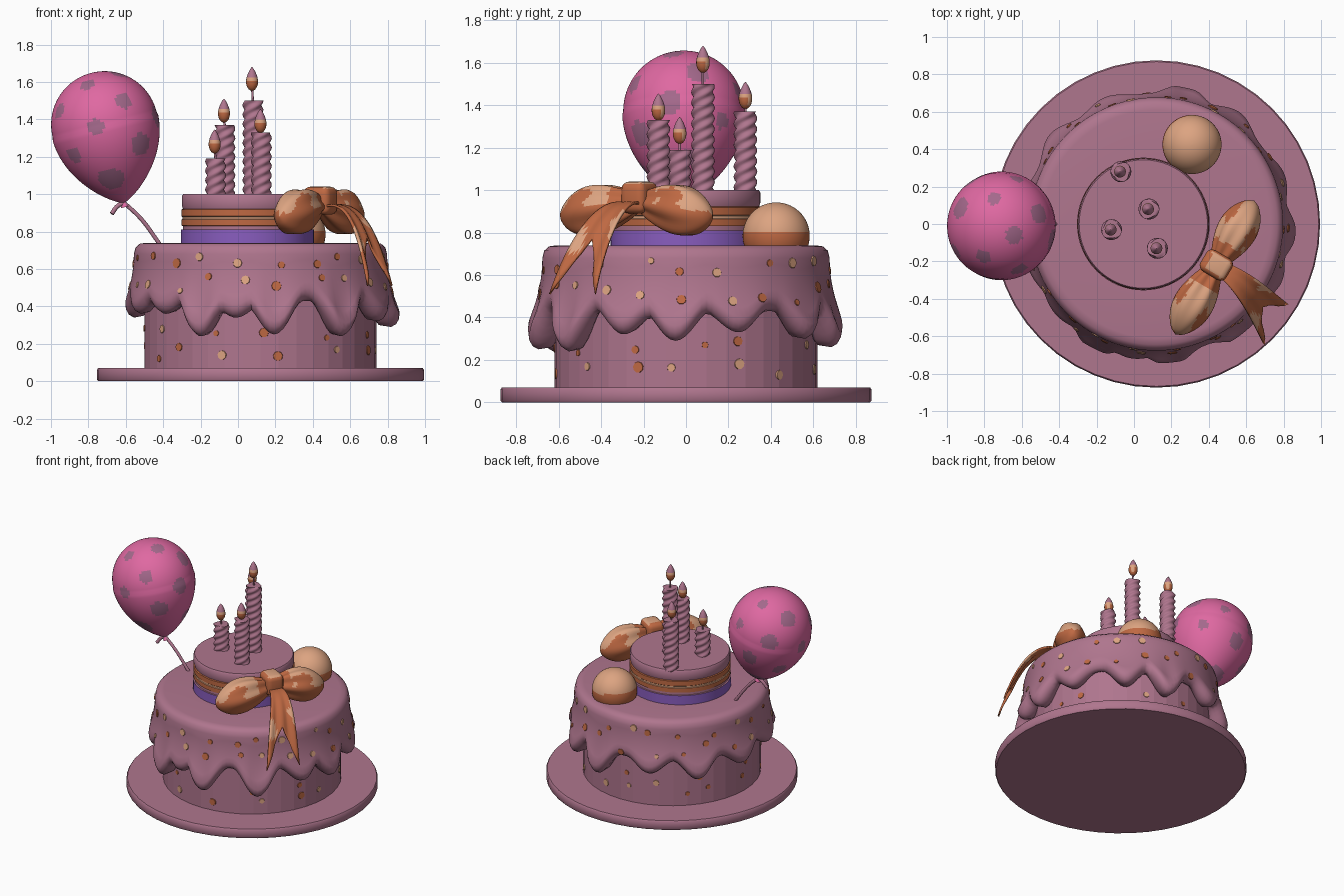
import bpy, bmesh, random
from math import sin, cos, pi, radians, sqrt, acos
from mathutils import Vector, Matrix
from mathutils.bvhtree import BVHTree
from mathutils.geometry import interpolate_bezier

random.seed(4)
if "Cube" in bpy.data.objects:
    bpy.data.objects.remove(bpy.data.objects["Cube"])


def material(name, r, g, b):
    m = bpy.data.materials.new(name)
    m.use_nodes = True
    m.diffuse_color = (r, g, b, 1)
    m.node_tree.nodes["Principled BSDF"].inputs["Base Color"].default_value = (r, g, b, 1)
    return m


mauve = material("mauve icing", 0.43, 0.18, 0.27)
pink = material("balloon pink", 0.74, 0.14, 0.36)
spot = material("dusty spot", 0.37, 0.14, 0.26)
orange = material("burnt orange", 0.52, 0.14, 0.055)
tan = material("pale tan", 0.72, 0.37, 0.22)
purple = material("purple", 0.25, 0.11, 0.52)


def finish(name, bm, mats, rule=None, angle=40):
    """Turn a bmesh into an object, colouring faces by rule(centre, normal)."""
    bmesh.ops.recalc_face_normals(bm, faces=bm.faces)
    bm.normal_update()
    for f in bm.faces:
        f.smooth = True
        if rule:
            f.material_index = rule(f.calc_center_median(), f.normal)
    me = bpy.data.meshes.new(name)
    bm.to_mesh(me)
    bm.free()
    for m in mats:
        me.materials.append(m)
    me.set_sharp_from_angle(angle=radians(angle))
    ob = bpy.data.objects.new(name, me)
    bpy.context.collection.objects.link(ob)
    return ob


def loft(name, rings, mats, rule=None, angle=40, closed=True):
    """Skin a list of equal rings; closed rings get end caps."""
    bm = bmesh.new()
    rows = [[bm.verts.new(p) for p in ring] for ring in rings]
    n = len(rows[0])
    for a, b in zip(rows, rows[1:]):
        for i in range(n if closed else n - 1):
            j = (i + 1) % n
            bm.faces.new((a[i], a[j], b[j], b[i]))
    if closed:
        bm.faces.new(rows[0])
        bm.faces.new(rows[-1])
    return finish(name, bm, mats, rule, angle)


def lathe(name, centre, profile, mats, sides=48, rule=None, angle=40, axis=(0, 0, 1)):
    turn = Vector((0, 0, 1)).rotation_difference(Vector(axis))
    rings = [[Vector(centre) + turn @ Vector((r * cos(2 * pi * i / sides), r * sin(2 * pi * i / sides), h))
              for i in range(sides)] for r, h in profile]
    return loft(name, rings, mats, rule, angle)


def tube(name, points, radius, mat):
    cu = bpy.data.curves.new(name, 'CURVE')
    cu.dimensions = '3D'
    cu.bevel_depth = radius
    cu.use_fill_caps = True
    sp = cu.splines.new('BEZIER')
    sp.bezier_points.add(len(points) - 1)
    for bp, p in zip(sp.bezier_points, points):
        bp.co = p
        bp.handle_left_type = bp.handle_right_type = 'AUTO'
    cu.materials.append(mat)
    bpy.context.collection.objects.link(bpy.data.objects.new(name, cu))


# Board and lower cake
CX = 0.12
lathe("cake_board", (CX, 0, 0), [(0.868, 0), (0.875, 0.01), (0.875, 0.06), (0.868, 0.07)], [mauve], 48)
base = lathe("lower_cake", (CX, 0, 0), [(0.62, 0.06), (0.62, 0.66)], [mauve], 40, angle=5)

# Icing with drips: angle in degrees, lowest height
DRIPS = [(-117, .24), (-101, .34), (-84, .25), (-52, .24), (-25, .32), (-4, .29), (21, .33), (53, .3),
         (78, .26), (112, .34), (140, .3), (170, .34), (-160, .36), (-138, .36)]


def drip(deg):
    low = 0.43
    for a, z in DRIPS:
        gap = abs((deg - a + 180) % 360 - 180)
        if gap < 15:
            low = min(low, 0.43 - (0.43 - z) * (0.5 + 0.5 * cos(pi * gap / 15)))
    return low


def icing_section(i, n):
    a = 2 * pi * i / n
    low = drip(a * 180 / pi)
    out = 0.70 + 0.045 * min(1, (0.43 - low) / 0.13)
    section = [(0.3, .74), (.61, .74), (.645, .735), (.668, .715), (.677, .68)]
    for k in range(1, 7):
        t = k / 6
        section.append((0.677 + (out - 0.677) * t * t, 0.68 + (low + 0.07 - 0.68) * t))
    section += [(out - .004, low + .04), (out - .018, low + .015), (out - .045, low), (.635, low + .01), (.61, low + .04)]
    return [(CX + r * cos(a), r * sin(a), z) for r, z in section]


N = 180
sections = [icing_section(i, N) for i in range(N)]
icing = loft("dripping_icing", list(zip(*sections)), [mauve], angle=70)


# Sprinkles scattered on both walls
def tree_of(ob):
    bm = bmesh.new()
    bm.from_mesh(ob.data)
    tree = BVHTree.FromBMesh(bm)
    bm.free()
    return tree


dots = {"orange_sprinkles": (bmesh.new(), orange), "tan_sprinkles": (bmesh.new(), tan)}
for ob, count, heights in ((icing, 22, (.61, .67)), (icing, 22, (.47, .56)), (base, 12, (.23, .29)), (base, 14, (.12, .2))):
    tree = tree_of(ob)
    for k in range(count):
        a = 2 * pi * (k + random.uniform(-0.3, 0.3)) / count
        way = Vector((cos(a), sin(a), 0))
        hit, normal, _, _ = tree.ray_cast(Vector((CX, 0, random.uniform(*heights))) + way * 2, -way)
        if hit:
            size = random.uniform(0.016, 0.029)
            place = Matrix.Translation(hit) @ normal.to_track_quat('Z', 'Y').to_matrix().to_4x4()
            bm = dots[random.choice(list(dots) + ["orange_sprinkles"])][0]
            bmesh.ops.create_cone(bm, cap_ends=True, segments=9, radius1=size, radius2=size * .9, depth=0.009, matrix=place)
for name, (bm, mat) in dots.items():
    finish(name, bm, [mat])


# Upper tier with coloured bands
def band(c, n):
    if c.z < 0.81:
        return 1
    if 0.83 < c.z < 0.92:
        return 3 if 0.865 < c.z < 0.88 else 2
    return 0


lathe("upper_tier", (0.05, 0, 0), [(.355, .735), (.355, .81), (.345, .811), (.345, .83), (.352, .832), (.352, .865),
      (.347, .867), (.347, .878), (.352, .882), (.352, .918), (.345, .922), (.35, .94), (.35, .99), (.343, 1.0)],
      [mauve, purple, orange, tan], 64, band)

# Twisted candles with flames
for k, (x, y, top, tip) in enumerate([(-.07, .28, 1.37, 1.51), (.08, .08, 1.5, 1.68), (-.12, -.03, 1.19, 1.345), (.125, -.13, 1.33, 1.455)]):
    steps = int((top - 0.99) / 0.008)
    rings = []
    for s in range(steps + 1):
        z = 0.99 + (top - 0.99) * s / steps
        ring = []
        for i in range(24):
            a = 2 * pi * i / 24
            r = 0.05 + 0.006 * cos(3 * a - 2 * pi * z / 0.05)
            ring.append((x + r * cos(a), y + r * sin(a), z))
        rings.append(ring)
    loft(f"candle_{k + 1}", rings, [mauve], angle=60)
    tube(f"wick_{k + 1}", [(x, y, top - 0.01), (x - .005, y, tip - 0.1)], 0.006, mauve)
    low, tall = tip - 0.15 + 0.02, 0.13
    flame = [(0.031 * sin(pi * t ** 0.75) ** 0.8 + 0.001, tall * t) for t in [j / 14 for j in range(15)]]
    lathe(f"flame_{k + 1}", (x - .005, y, low), flame, [orange, tan, mauve], 16,
          lambda c, n, z=low: 2 if c.z > z + .072 else (1 if c.z > z + .058 or n.x + n.y > 1.2 else 0), 60)

# Spotted balloon, leaning outwards
tip, axis = Vector((-0.61, -0.01, 0.955)), Vector((-0.24, 0, 0.97)).normalized()
shape = [(0.285 * cos(b) ** 1.6 + 0.006, 0.43 * (1 - sin(b))) for b in [pi / 2 * (1 - j / 32) for j in range(32)]]
shape += [(0.285 * cos(b) + 0.001, 0.43 + 0.285 * sin(b)) for b in [pi / 2 * j / 28 for j in range(29)]]
heart = tip + axis * 0.43
spots = []
for j in range(20):
    h, a = 1 - (2 * j + 1) / 20, j * 2.4 - 0.6
    r = sqrt(1 - h * h)
    spots.append((Vector((r * cos(a), r * sin(a), h)), 0.17 + 0.04 * sin(j * 5)))


def spotted(c, n):
    way = (c - heart).normalized()
    return int(any(acos(max(-1, min(1, way.dot(s)))) < size for s, size in spots))


lathe("balloon", tip, shape, [pink, spot], 96, spotted, 60, axis)
lathe("balloon_knot", tip - axis * 0.025, [(.022, 0), (.016, .012), (.009, .03)], [pink], 16, axis=axis)
tube("balloon_string", [tip, (-.52, -.01, .87), (-.42, 0, .735)], 0.011, mauve)
tube("string_end", [tip, (-.645, -.01, .935), (-.675, -.02, .895)], 0.012, mauve)

# Two-tone ball
ball = [(0.157 * cos(b) + 0.001, 0.157 * sin(b)) for b in [pi * (j / 28 - 0.5) for j in range(29)]]
lathe("ball", (0.31, 0.425, 0.785), ball, [tan, orange], 48, lambda c, n: int(c.z < 0.805 + 0.012 * sin(9 * c.x)), 60)

# Bow: two puffed loops
knot = Vector((0.44, -0.22, 0.94))
along, across = Vector((0.51, 0.86, 0)), Vector((0.86, -0.51, 0))


def bow_patch(c, n):
    far = (c - knot).length
    return int(n.z > 0.45 + 0.25 * sin(c.x * 25 + c.y * 14) and far > 0.15)


for name, side, length in (("left_bow_loop", 1, 0.40), ("right_bow_loop", -1, 0.43)):
    rings = []
    for j in range(31):
        t = j / 30
        w = max(sin(pi * t ** 1.4), 0) ** 0.6 * (1 - 0.1 * t) + (0.25 * (1 - t) ** 3) + 0.01
        centre = knot + along * side * length * t - Vector((0, 0, 0.06 * t))
        ring = []
        for i in range(48):
            a = 2 * pi * i / 48
            p = w * (1 + 0.13 * cos(6 * a) * (1 - t))
            ring.append(centre + across * 0.105 * p * cos(a) + Vector((0, 0, 0.125 * p * sin(a))))
        rings.append(ring)
    loft(name, rings, [orange, tan], bow_patch, 60)

# Knot as a rounded block
bm = bmesh.new()
turn = Matrix((along, across, (0, 0, 1))).transposed().to_4x4()
bmesh.ops.create_cube(bm, size=1, matrix=Matrix.Translation(knot + Vector((0, 0, .025))) @ turn @ Matrix.Diagonal((.13, .16, .15, 1)))
bmesh.ops.bevel(bm, geom=bm.edges[:], offset=0.035, segments=4, profile=0.5, affect='EDGES')
finish("bow_knot", bm, [orange, tan], lambda c, n: int(n.z > 0.8 and c.x > 0.42), 60)

# Notched ribbon tail draped over the edge
path = interpolate_bezier(Vector((.47, -.24, .93)), Vector((.6, -.32, .98)), Vector((.68, -.44, .85)), Vector((.75, -.53, .51)), 61)
rows = []
for j in range(21):
    row = []
    for s in [k / 6 - 1 for k in range(13)]:
        t = j / 20 * (1 - 0.32 * (1 - abs(s)))
        row.append(path[round(t * 60)] + along * s * (0.04 + 0.085 * t) + across * 0.012 * cos(s * 7) * t)
    rows.append(row)
tail = loft("bow_tail", rows, [orange, tan], lambda c, n: int(0.70 < c.z < 0.88 + 0.03 * sin(c.y * 40) and abs(c.y + 0.42) > 0.06), 60, False)
thick = tail.modifiers.new("thickness", 'SOLIDIFY')
thick.thickness = 0.012
thick.offset = 0
